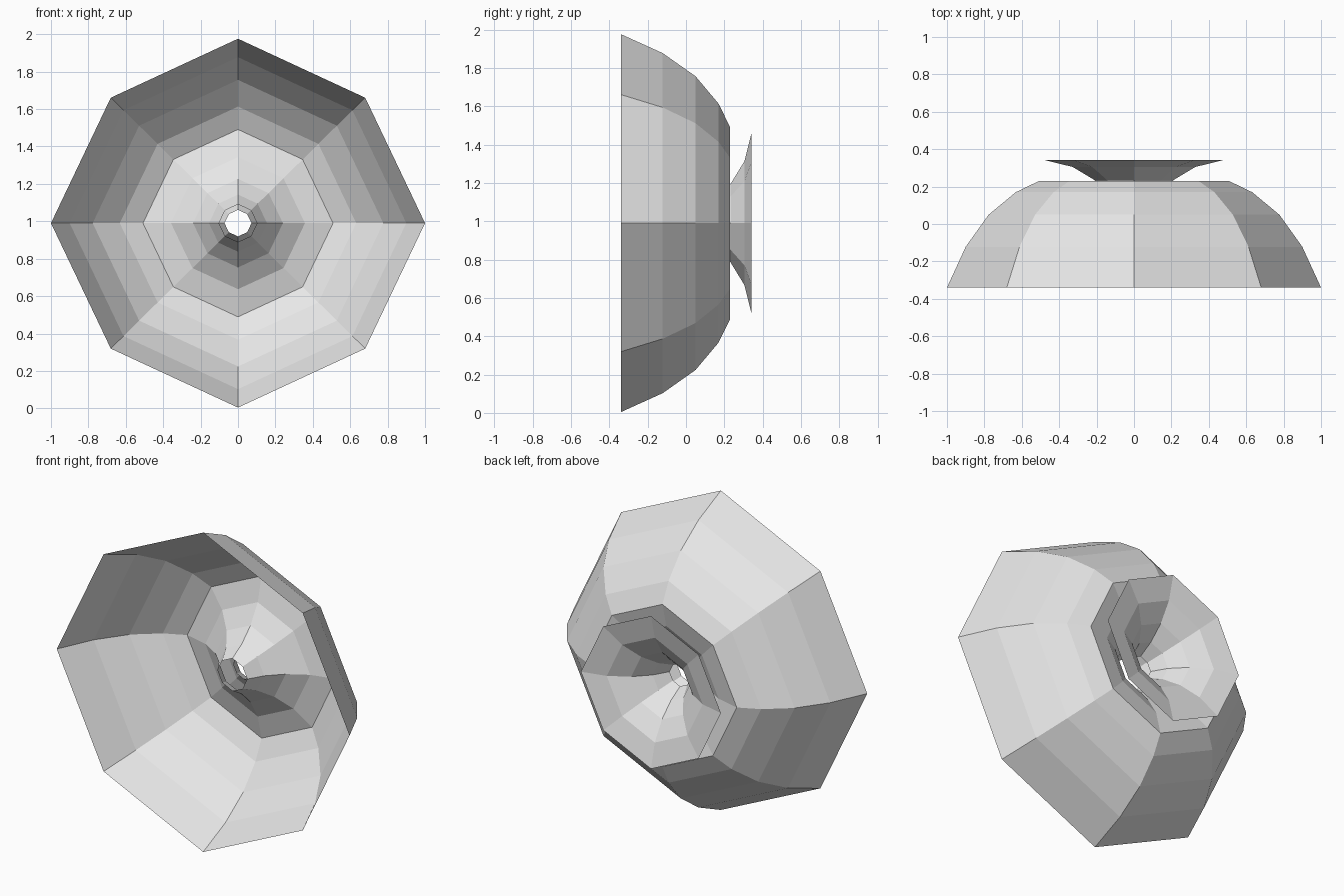
import bpy, bmesh, math

if "Cube" in bpy.data.objects:
    bpy.data.objects.remove(bpy.data.objects["Cube"])

CENTRE_Z = 0.99
SIDES = 8

grey = bpy.data.materials.new("light grey")
grey.diffuse_color = (0.8, 0.8, 0.8, 1)
grey.use_nodes = True
grey.node_tree.nodes["Principled BSDF"].inputs["Base Color"].default_value = grey.diffuse_color


def lathe(name, profile):
    """Eight-sided thin shell around the y axis from (radius, y) points."""
    bm = bmesh.new()
    rings = []
    for r, y in profile:
        ring = []
        for i in range(SIDES):
            a = 2 * math.pi * i / SIDES
            k = r * (0.962 if i % 2 else 1.0)   # slightly pulled-in diagonals
            ring.append(bm.verts.new((k * math.cos(a), y, CENTRE_Z + 0.986 * k * math.sin(a))))
        rings.append(ring)
    for a, b in zip(rings, rings[1:]):
        for i in range(SIDES):
            j = (i + 1) % SIDES
            bm.faces.new((a[i], a[j], b[j], b[i]))
    bmesh.ops.recalc_face_normals(bm, faces=bm.faces)
    mesh = bpy.data.meshes.new(name)
    bm.to_mesh(mesh)
    bm.free()
    mesh.materials.append(grey)
    ob = bpy.data.objects.new(name, mesh)
    bpy.context.collection.objects.link(ob)
    return ob


# horn curve from the rim to the narrow throat
horn = [(0.508, 0.23), (0.358, 0.193), (0.24, 0.122), (0.155, 0.035), (0.102, -0.055)]

# wide bell open to the front, folding inward into the front horn
bell = [(1.0, -0.34), (0.9, -0.122), (0.777, 0.05), (0.632, 0.17)]
lathe("bell_with_inner_horn", bell + horn)

# smaller separate horn nested behind it, opening to the back
lathe("rear_horn", [(r - 0.03, y + 0.112) for r, y in horn])
